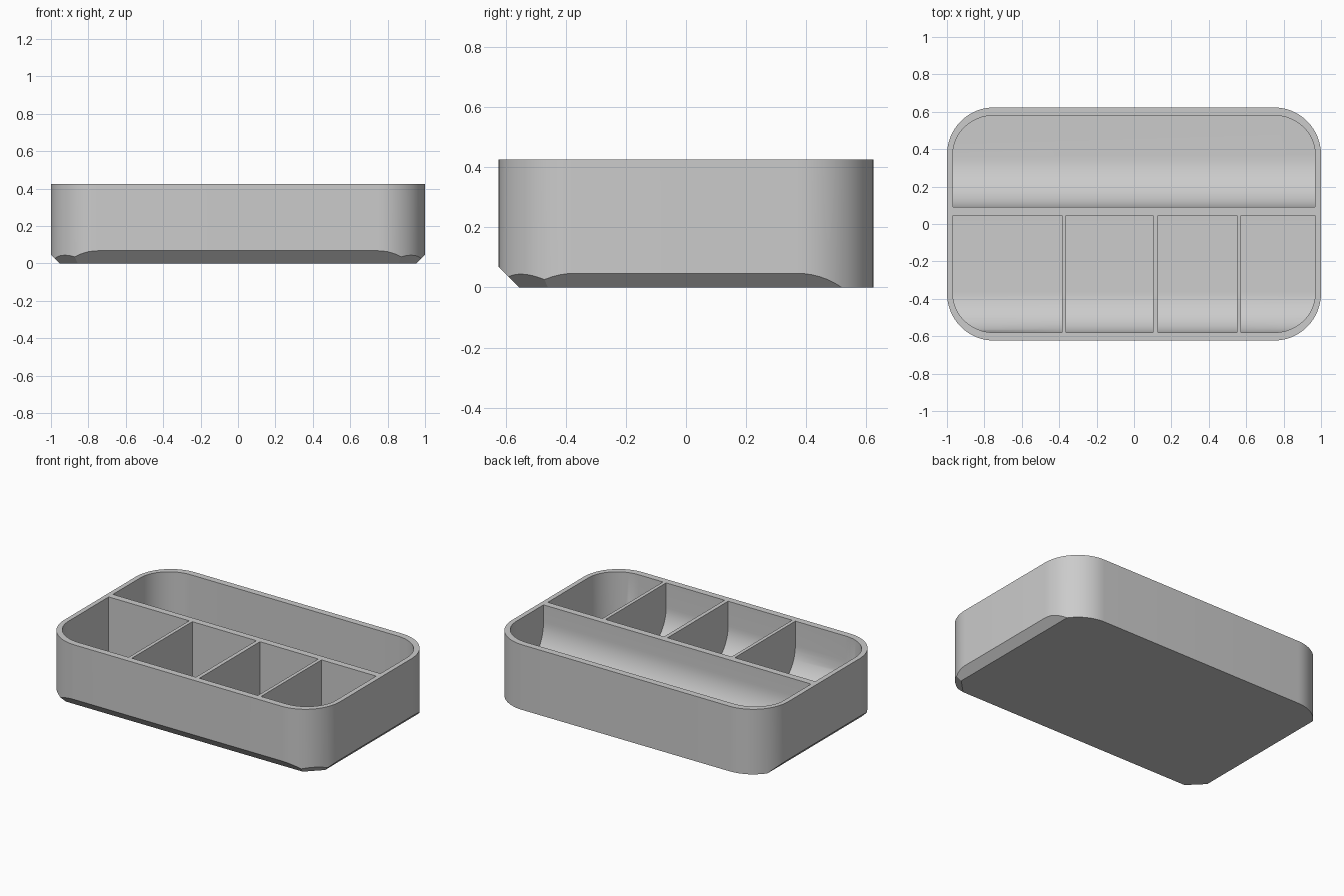
import bpy, bmesh, math
from mathutils import Vector

cube = bpy.data.objects.get("Cube")
if cube:
    bpy.data.objects.remove(cube, do_unlink=True)

HX, HY, HEIGHT = 1.0, 0.623, 0.426     # outer half sizes and height
IX, IY, FLOOR = 0.969, 0.58, 0.045     # inner half sizes and floor level
CX, CY = 0.75, 0.37                    # shared centre of the corner arcs
SEGMENTS = 16

grey = bpy.data.materials.new("tray grey")
grey.use_nodes = True
grey.diffuse_color = (0.6, 0.6, 0.6, 1)
grey.node_tree.nodes["Principled BSDF"].inputs["Base Color"].default_value = (0.6, 0.6, 0.6, 1)


def rounded_block(hx, hy, z0, z1):
    """Solid block with rounded vertical corners."""
    bm = bmesh.new()
    ring = []
    for quarter, (sx, sy) in enumerate([(1, 1), (-1, 1), (-1, -1), (1, -1)]):
        for i in range(SEGMENTS + 1):
            a = math.pi / 2 * (quarter + i / SEGMENTS)
            ring.append(bm.verts.new((sx * CX + (hx - CX) * math.cos(a),
                                      sy * CY + (hy - CY) * math.sin(a), z0)))
    base = bm.faces.new(ring)
    top = bmesh.ops.extrude_face_region(bm, geom=[base])["geom"]
    bmesh.ops.translate(bm, vec=(0, 0, z1 - z0),
                        verts=[g for g in top if isinstance(g, bmesh.types.BMVert)])
    bmesh.ops.recalc_face_normals(bm, faces=bm.faces)
    return bm


def slice_off(bm, point, normal):
    """Remove everything on the normal's side of a plane and cap the cut."""
    cut = bmesh.ops.bisect_plane(bm, geom=bm.verts[:] + bm.edges[:] + bm.faces[:], dist=1e-5,
                                 plane_co=point, plane_no=normal, clear_outer=True)["geom_cut"]
    edges = [g for g in cut if isinstance(g, bmesh.types.BMEdge) and g.is_boundary]
    if edges:
        bmesh.ops.edgeloop_fill(bm, edges=edges)


def make_object(name, bm):
    bmesh.ops.recalc_face_normals(bm, faces=bm.faces)
    mesh = bpy.data.meshes.new(name)
    bm.to_mesh(mesh)
    bm.free()
    mesh.materials.append(grey)
    obj = bpy.data.objects.new(name, mesh)
    bpy.context.collection.objects.link(obj)
    return obj


def compartment(name, x0, x1, y0, y1, scoop):
    """Cutter for one compartment, with a curved scoop along its front wall."""
    bm = rounded_block(IX, IY, FLOOR, HEIGHT + 0.1)
    for x, side in ((x0, -1), (x1, 1)):
        if abs(x) < IX:
            slice_off(bm, (x, 0, 0), (side, 0, 0))
    for y, side in ((y0, -1), (y1, 1)):
        if abs(y) < IY:
            slice_off(bm, (0, y, 0), (0, side, 0))
    arc = [Vector((0, y0 + scoop * (1 - math.cos(a)), FLOOR + scoop * (1 - math.sin(a))))
           for a in (math.pi / 2 * i / SEGMENTS for i in range(SEGMENTS + 1))]
    for p, q in zip(arc, arc[1:]):
        d = q - p
        slice_off(bm, p, (0, d.z, -d.y))
    cutter = make_object(name, bm)
    cutter.hide_render = True
    return cutter


# Outer body with flat bevels under the front, the sides and the front corners
body = rounded_block(HX, HY, 0, HEIGHT)
corner_reach = (CX + CY) * math.sqrt(0.5) + HX - CX
bevels = [((0, -1), HY - 0.068)]
for s in (-1, 1):
    bevels.append(((s, 0), HX - 0.047))
    bevels.append(((s * math.sqrt(0.5), -math.sqrt(0.5)), corner_reach - 0.043))
for (nx, ny), reach in bevels:
    slice_off(body, (nx * reach, ny * reach, 0), (nx, ny, -1))
tray = make_object("divided_tray", body)

# One long rear compartment and four front ones
cutters = [compartment("rear_compartment", -IX, IX, 0.09, IY, 0.27)]
for x0, x1 in [(-IX, -0.386), (-0.363, 0.101), (0.127, 0.55), (0.573, IX)]:
    cutters.append(compartment("front_compartment", x0, x1, -IY, 0.046, 0.22))

bpy.ops.object.select_all(action="DESELECT")
tray.select_set(True)
bpy.context.view_layer.objects.active = tray
for cutter in cutters:
    mod = tray.modifiers.new("hollow", "BOOLEAN")
    mod.operation = "DIFFERENCE"
    mod.solver = "EXACT"
    mod.object = cutter
    bpy.ops.object.modifier_apply(modifier=mod.name)
    bpy.data.objects.remove(cutter, do_unlink=True)

bpy.ops.object.shade_smooth_by_angle(angle=math.radians(20))
